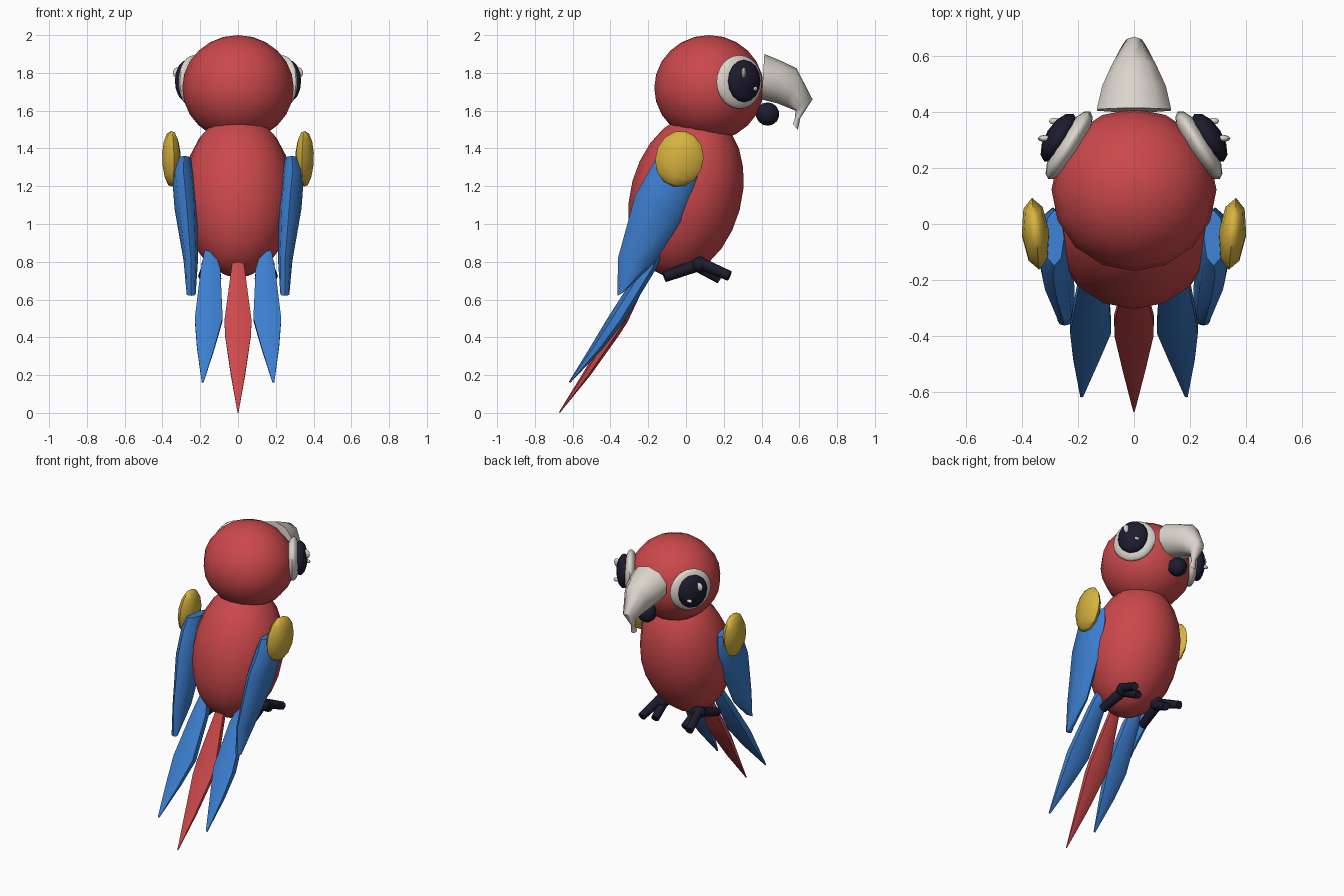
import bpy, bmesh
from math import cos, sin, pi, radians, atan2
from mathutils import Vector, Matrix

cube = bpy.data.objects.get("Cube")
if cube:
    bpy.data.objects.remove(cube, do_unlink=True)


def material(name, rgb):
    m = bpy.data.materials.new(name)
    m.use_nodes = True
    m.diffuse_color = (*rgb, 1)
    m.node_tree.nodes["Principled BSDF"].inputs["Base Color"].default_value = (*rgb, 1)
    return m


RED = material("red plumage", (0.6, 0.065, 0.07))
BLUE = material("blue feathers", (0.045, 0.21, 0.62))
YELLOW = material("yellow feathers", (0.68, 0.45, 0.05))
WHITE = material("bone white", (0.7, 0.66, 0.6))
DARK = material("dark navy", (0.012, 0.011, 0.028))


def finish(bm, name, mat, angle=50):
    bmesh.ops.recalc_face_normals(bm, faces=bm.faces)
    mesh = bpy.data.meshes.new(name)
    bm.to_mesh(mesh)
    bm.free()
    mesh.materials.append(mat)
    obj = bpy.data.objects.new(name, mesh)
    bpy.context.collection.objects.link(obj)
    bpy.ops.object.select_all(action='DESELECT')
    obj.select_set(True)
    bpy.context.view_layer.objects.active = obj
    bpy.ops.object.shade_smooth_by_angle(angle=radians(angle))
    return obj


def ellipsoid(name, mat, centre, radii, segs=16, rings=12, tilt=0, turn=0):
    """Scaled sphere, tilted about x, then turned about z."""
    bm = bmesh.new()
    bmesh.ops.create_uvsphere(bm, u_segments=segs, v_segments=rings, radius=1)
    rot = Matrix.Rotation(turn, 4, 'Z') @ Matrix.Rotation(tilt, 4, 'X')
    bm.transform(Matrix.Translation(centre) @ rot @ Matrix.Diagonal((*radii, 1)))
    return finish(bm, name, mat, 60)


def loft(name, mat, rows, sides=8):
    """Rows: back edge (y, z), front edge (y, z), centre x, half width in x."""
    bm = bmesh.new()
    loops = []
    for back, front, x, half in rows:
        a, b = Vector((x, *back)), Vector((x, *front))
        mid, arm = (a + b) / 2, (b - a) / 2
        loops.append([bm.verts.new(mid + arm * cos(2 * pi * i / sides)
                                   + Vector((half * sin(2 * pi * i / sides), 0, 0)))
                      for i in range(sides)])
    for lo, hi in zip(loops, loops[1:]):
        for i in range(sides):
            j = (i + 1) % sides
            bm.faces.new((lo[i], lo[j], hi[j], hi[i]))
    bm.faces.new(loops[0])
    bm.faces.new(loops[-1])
    return finish(bm, name, mat)


def rod(name, mat, start, end, radius):
    a, b = Vector(start), Vector(end)
    bm = bmesh.new()
    bmesh.ops.create_cone(bm, cap_ends=True, segments=8, radius1=radius,
                          radius2=radius * 0.85, depth=(b - a).length)
    rot = (b - a).to_track_quat('Z', 'Y').to_matrix().to_4x4()
    bm.transform(Matrix.Translation((a + b) / 2) @ rot)
    return finish(bm, name, mat)


# Body and head
ellipsoid("body", RED, (0, 0, 1.15), (0.293, 0.294, 0.44), tilt=radians(-15))
ellipsoid("head", RED, (0, 0.122, 1.72), (0.295, 0.29, 0.28))

# Hooked upper beak and round lower beak
loft("upper_beak", WHITE, [
    ((0.40, 1.66), (0.415, 1.90), 0, 0.14),
    ((0.48, 1.64), (0.50, 1.865), 0, 0.12),
    ((0.53, 1.62), (0.585, 1.825), 0, 0.085),
    ((0.58, 1.60), (0.67, 1.66), 0, 0.045),
    ((0.575, 1.55), (0.605, 1.56), 0, 0.014),
    ((0.565, 1.53), (0.592, 1.50), 0, 0.022)], sides=10)
ellipsoid("lower_beak", DARK, (0, 0.432, 1.582), (0.062, 0.062, 0.062), 10, 7)

# Middle tail feather
loft("tail_middle", RED, [
    ((-0.22, 0.80), (-0.16, 0.80), 0, 0.035),
    ((-0.37, 0.50), (-0.31, 0.48), 0, 0.082),
    ((-0.42, 0.42), (-0.355, 0.41), 0, 0.08),
    ((-0.54, 0.22), (-0.505, 0.20), 0, 0.045),
    ((-0.672, 0.005), (-0.668, 0), 0, 0.003)], sides=6)

for side, s in (("left", 1), ("right", -1)):
    # Outer tail feather
    loft(side + "_tail", BLUE, [
        ((-0.18, 0.87), (-0.12, 0.85), s * 0.15, 0.03),
        ((-0.25, 0.76), (-0.16, 0.76), s * 0.145, 0.06),
        ((-0.41, 0.51), (-0.33, 0.48), s * 0.155, 0.085),
        ((-0.50, 0.36), (-0.44, 0.34), s * 0.17, 0.055),
        ((-0.62, 0.165), (-0.612, 0.16), s * 0.187, 0.006)], sides=6)

    # Folded wing and shoulder patch
    loft(side + "_wing", BLUE, [
        ((-0.15, 1.36), (0.05, 1.34), s * 0.285, 0.035),
        ((-0.19, 1.29), (0.06, 1.25), s * 0.29, 0.06),
        ((-0.27, 1.15), (-0.03, 1.01), s * 0.276, 0.06),
        ((-0.36, 0.82), (-0.17, 0.79), s * 0.25, 0.038),
        ((-0.363, 0.62), (-0.335, 0.635), s * 0.248, 0.024)])
    ellipsoid(side + "_shoulder", YELLOW, (s * 0.352, -0.035, 1.345),
              (0.05, 0.128, 0.15), 8, 7, tilt=radians(-12), turn=-s * 0.1)

    # Eye disc, eyeball and two glints
    turn = s * (atan2(0.53, 0.85))
    ellipsoid(side + "_eye_ring", WHITE, (s * 0.232, 0.282, 1.752),
              (0.045, 0.142, 0.142), 16, 12, turn=turn)
    ellipsoid(side + "_eye", DARK, (s * 0.268, 0.308, 1.757),
              (0.048, 0.1, 0.112), 12, 8, turn=turn)
    ellipsoid(side + "_large_glint", WHITE, (s * 0.318, 0.306, 1.80),
              (0.027, 0.013, 0.03), 8, 6)
    ellipsoid(side + "_small_glint", WHITE, (s * 0.285, 0.368, 1.715),
              (0.02, 0.012, 0.012), 8, 6)

    # Foot: two front toes and one back toe
    ellipsoid(side + "_foot", DARK, (s * 0.14, 0.07, 0.785), (0.055, 0.05, 0.042), 8, 6)
    rod(side + "_outer_toe", DARK, (s * 0.15, 0.06, 0.80), (s * 0.185, 0.23, 0.725), 0.032)
    rod(side + "_inner_toe", DARK, (s * 0.13, 0.05, 0.785), (s * 0.115, 0.18, 0.71), 0.032)
    rod(side + "_back_toe", DARK, (s * 0.14, 0.07, 0.785), (s * 0.165, -0.115, 0.72), 0.034)
